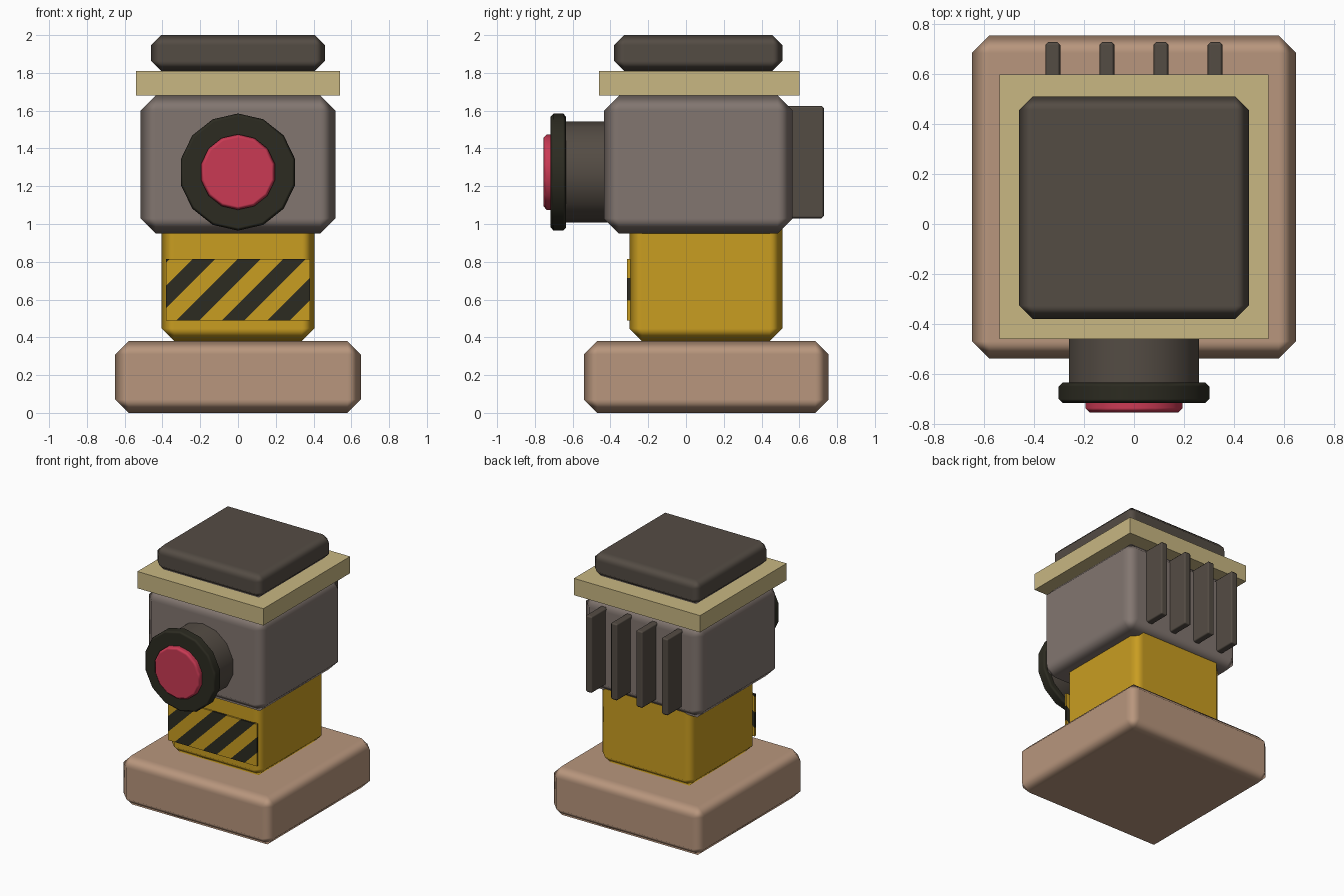
import bpy, bmesh, math
from mathutils import Matrix, Vector

cube = bpy.data.objects.get("Cube")
if cube:
    bpy.data.objects.remove(cube, do_unlink=True)


def material(name, *rgb):
    lin = [((c / 255 + 0.055) / 1.055) ** 2.4 for c in rgb] + [1]
    m = bpy.data.materials.new(name)
    m.use_nodes = True
    m.diffuse_color = lin
    m.node_tree.nodes["Principled BSDF"].inputs["Base Color"].default_value = lin
    return m


clay = material("clay", 184, 150, 125)
yellow = material("yellow", 201, 157, 33)
grey = material("warm grey", 130, 118, 112)
brown = material("dark brown", 84, 76, 68)
sand = material("sand", 200, 183, 130)
black = material("olive black", 44, 43, 33)
red = material("red", 202, 58, 84)


def finish(name, bm, mats, bevel=0):
    bmesh.ops.recalc_face_normals(bm, faces=bm.faces)
    mesh = bpy.data.meshes.new(name)
    bm.to_mesh(mesh)
    bm.free()
    for m in mats:
        mesh.materials.append(m)
    ob = bpy.data.objects.new(name, mesh)
    bpy.context.collection.objects.link(ob)
    if bevel:
        # Single chamfer, softened across the narrow faces only
        mesh.polygons.foreach_set("use_smooth", [True] * len(mesh.polygons))
        mod = ob.modifiers.new("chamfer", "BEVEL")
        mod.width = bevel
        mod.segments = 1
        mod.limit_method = "ANGLE"
        mod.angle_limit = math.radians(40)
        mod.harden_normals = True
    return ob


def box_mesh(xs, ys, zs):
    lo, hi = Vector((xs[0], ys[0], zs[0])), Vector((xs[1], ys[1], zs[1]))
    bm = bmesh.new()
    bmesh.ops.create_cube(bm, size=1, matrix=Matrix.Translation((lo + hi) / 2)
                          @ Matrix.Diagonal((hi - lo).to_4d()))
    return bm


def box(name, half, ys, zs, mat, bevel=0, x=0):
    return finish(name, box_mesh((x - half, x + half), ys, zs), [mat], bevel)


def drum(name, radius, ys, mat, bevel=0):
    bm = bmesh.new()
    bmesh.ops.create_cone(bm, cap_ends=True, segments=14, radius1=radius,
                          radius2=radius, depth=ys[1] - ys[0],
                          matrix=Matrix.Translation((0, sum(ys) / 2, 1.275))
                          @ Matrix.Rotation(math.pi / 2, 4, "X"))
    return finish(name, bm, [mat], bevel)


# Stacked body
box("base", 0.65, (-0.54, 0.755), (0, 0.38), clay, 0.07)
box("column", 0.405, (-0.3, 0.51), (0.38, 1.04), yellow, 0.067)
box("head", 0.515, (-0.435, 0.565), (0.95, 1.68), grey, 0.08)
box("roof_plate", 0.54, (-0.46, 0.6), (1.68, 1.81), sand)
box("roof_cap", 0.46, (-0.38, 0.51), (1.81, 2.0), brown, 0.053)

# Lamp on the front
drum("lamp_barrel", 0.267, (-0.66, -0.4), brown)
for face in bpy.data.objects["lamp_barrel"].data.polygons:
    face.use_smooth = abs(face.normal.y) < 0.5
drum("lamp_ring", 0.31, (-0.717, -0.635), black, 0.016)
drum("lamp_lens", 0.2, (-0.755, -0.69), red, 0.018)

# Cooling fins on the back
for i in range(4):
    box(f"fin_{i + 1}", 0.03, (0.5, 0.73), (1.03, 1.625), brown, 0.012,
        x=(i - 1.5) * 0.217)

# Hazard panel: cut along diagonals, alternate bands dark
period, start = 0.24, -0.335
bm = box_mesh((-0.38, 0.38), (-0.312, -0.295), (0.49, 0.815))
for k in range(-8, 3):
    bmesh.ops.bisect_plane(bm, geom=bm.verts[:] + bm.edges[:] + bm.faces[:],
                           plane_co=(start + k * period / 2, 0, 0),
                           plane_no=(1, 0, -1))
for f in bm.faces:
    c = f.calc_center_median()
    f.material_index = int((c.x - c.z - start) % period < period / 2)
finish("hazard_panel", bm, [yellow, black])
